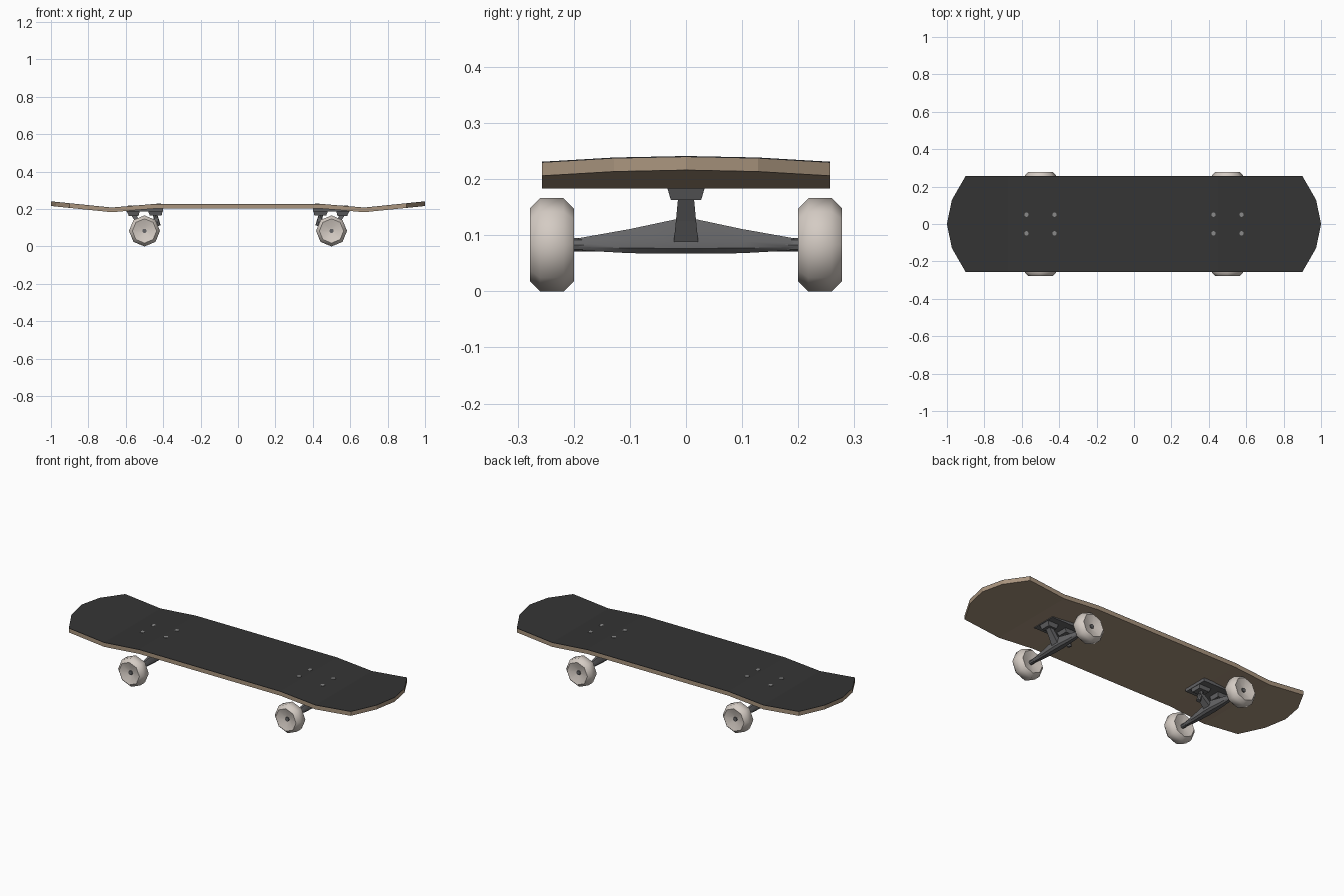
import bpy, bmesh, math
from mathutils import Vector

if "Cube" in bpy.data.objects:
    bpy.data.objects.remove(bpy.data.objects["Cube"])


def material(name, rgb):
    m = bpy.data.materials.new(name)
    m.diffuse_color = (*rgb, 1)
    m.use_nodes = True
    m.node_tree.nodes["Principled BSDF"].inputs["Base Color"].default_value = m.diffuse_color
    return m


WOOD = material("wood", (0.40, 0.30, 0.21))
GRIP = material("grip", (0.035, 0.035, 0.035))
METAL = material("metal", (0.13, 0.13, 0.135))
BOLT = material("bolt", (0.25, 0.25, 0.25))
URETHANE = material("urethane", (0.66, 0.60, 0.55))


def make(name, verts, faces, mat, smooth=None):
    me = bpy.data.meshes.new(name)
    me.from_pydata([tuple(v) for v in verts], [], faces)
    bm = bmesh.new()
    bm.from_mesh(me)
    bmesh.ops.recalc_face_normals(bm, faces=bm.faces)
    bm.to_mesh(me)
    bm.free()
    me.materials.append(mat)
    ob = bpy.data.objects.new(name, me)
    bpy.context.collection.objects.link(ob)
    if smooth:
        bpy.ops.object.select_all(action='DESELECT')
        ob.select_set(True)
        bpy.context.view_layer.objects.active = ob
        bpy.ops.object.shade_smooth_by_angle(angle=math.radians(smooth))
    return ob


def loft(name, rings, mat, smooth=None):
    """Skin a list of equal-length rings and cap both ends."""
    n = len(rings[0])
    verts = [v for r in rings for v in r]
    faces = [(i * n + j, i * n + (j + 1) % n, (i + 1) * n + (j + 1) % n, (i + 1) * n + j)
             for i in range(len(rings) - 1) for j in range(n)]
    faces += [tuple(range(n)), tuple(range(len(verts) - n, len(verts)))]
    return make(name, verts, faces, mat, smooth)


def rect(x, z, hx, hy):
    return [(x - hx, -hy, z), (x + hx, -hy, z), (x + hx, hy, z), (x - hx, hy, z)]


def rod(name, a, b, r, mat, n=8):
    a, b = Vector(a), Vector(b)
    q = (b - a).to_track_quat('Z', 'Y')
    circle = [q @ Vector((r * math.cos(t), r * math.sin(t), 0))
              for t in [2 * math.pi * k / n for k in range(n)]]
    return loft(name, [[p + c for c in circle] for p in (a, b)], mat, 35)


# Deck: flat middle, dip over the trucks, kicked nose and tail
def deck_z(x):
    x = abs(x)
    if x <= 0.45:
        return 0.226
    if x <= 0.675:
        return 0.226 - 0.019 * (x - 0.45) / 0.225
    return 0.207 + 0.102 * (x - 0.675)


def board(name, low, high, mat):
    half = [(-1, 0), (-0.974, 0.128), (-0.9, 0.257), (-0.675, 0.257), (-0.45, 0.257)]
    upper = half + [(-x, y) for x, y in reversed(half)]
    loop = upper + [(x, -y) for x, y in reversed(upper[1:-1])]
    n = len(loop)
    verts = [(x, y, deck_z(x) + o) for o in (low, high) for x, y in loop]
    faces = [(j, (j + 1) % n, n + (j + 1) % n, n + j) for j in range(n)]
    for o in (0, n):
        def at(i):
            return o + i % n
        faces.append(tuple(at(i) for i in (-2, -1, 0, 1, 2)))
        faces.append(tuple(at(i) for i in (7, 8, 9, 10, 11)))
        for i in range(2, 7):
            faces.append((at(i), at(i + 1), at(-i - 1), at(-i)))
    return make(name, verts, faces, mat)


board("deck", -0.024, -0.001, WOOD)
board("grip_sheet", -0.001, 0.001, GRIP)


def wheel(name, cx, side):
    # (y, radius) profile with bevelled rims and conical recesses
    prof = [(0.215, 0.018), (0.2, 0.065), (0.218, 0.083), (0.26, 0.083),
            (0.278, 0.065), (0.262, 0.018)]
    rings = [[(cx + r * math.sin(k * math.pi / 4), side * y, 0.083 - r * math.cos(k * math.pi / 4))
              for k in range(8)] for y, r in prof]
    loft(name, rings, URETHANE, 50)


def hanger(name, cx):
    # (y, bottom, top, half depth in x) cross-sections along the axle
    prof = [(0.2, 0.076, 0.091, 0.008), (0.19, 0.073, 0.095, 0.011),
            (0.1, 0.068, 0.111, 0.018), (0.02, 0.067, 0.128, 0.024)]
    prof += [(-y, a, b, h) for y, a, b, h in reversed(prof)]
    rings = []
    for y, a, b, h in prof:
        c, r = 0.083, 0.083 - a
        rings.append([(cx + h * 0.55, y, a), (cx + h, y, c - r * 0.4), (cx + h, y, c + r * 0.4),
                      (cx + h * 0.4, y, b), (cx - h * 0.4, y, b), (cx - h, y, c + r * 0.4),
                      (cx - h, y, c - r * 0.4), (cx - h * 0.55, y, a)])
    loft(name, rings, METAL, 40)


for end, s in (("front", 1), ("rear", -1)):
    cx = 0.5 * s
    # Base plate with tapered pedestals for pivot and kingpin
    loft(end + "_base_plate", [rect(cx, 0.205, 0.1, 0.075), rect(cx, 0.186, 0.098, 0.072)], METAL)
    loft(end + "_pivot_pedestal", [rect(cx + s * 0.06, 0.187, 0.034, 0.034),
                                   rect(cx + s * 0.058, 0.163, 0.026, 0.027)], METAL)
    loft(end + "_kingpin_pedestal", [rect(cx - s * 0.058, 0.187, 0.038, 0.034),
                                     rect(cx - s * 0.06, 0.166, 0.032, 0.028)], METAL)
    hanger(end + "_hanger", cx)
    # Arms leaning from hanger to both pedestals
    loft(end + "_pivot_arm", [rect(cx + s * 0.058, 0.168, 0.013, 0.014),
                              rect(cx + s * 0.03, 0.125, 0.015, 0.018),
                              rect(cx + s * 0.005, 0.085, 0.017, 0.022)], METAL)
    loft(end + "_kingpin_arm", [rect(cx - s * 0.062, 0.15, 0.014, 0.014),
                                rect(cx - s * 0.04, 0.125, 0.018, 0.018),
                                rect(cx - s * 0.005, 0.09, 0.017, 0.022)], METAL)
    rod(end + "_kingpin", (cx - s * 0.055, 0, 0.175), (cx - s * 0.075, 0, 0.11), 0.012, METAL)
    rod(end + "_axle", (cx, -0.268, 0.083), (cx, 0.268, 0.083), 0.012, METAL)
    for label, side in (("left", -1), ("right", 1)):
        wheel(f"{end}_{label}_wheel", cx, side)
    # Mounting bolts
    for i, (dx, y) in enumerate([(a, b) for a in (-0.075, 0.075) for b in (-0.05, 0.05)]):
        x = cx + s * dx
        z = deck_z(x)
        rod(f"{end}_bolt_{i + 1}", (x, y, z - 0.01), (x, y, z + 0.003), 0.012, BOLT)
